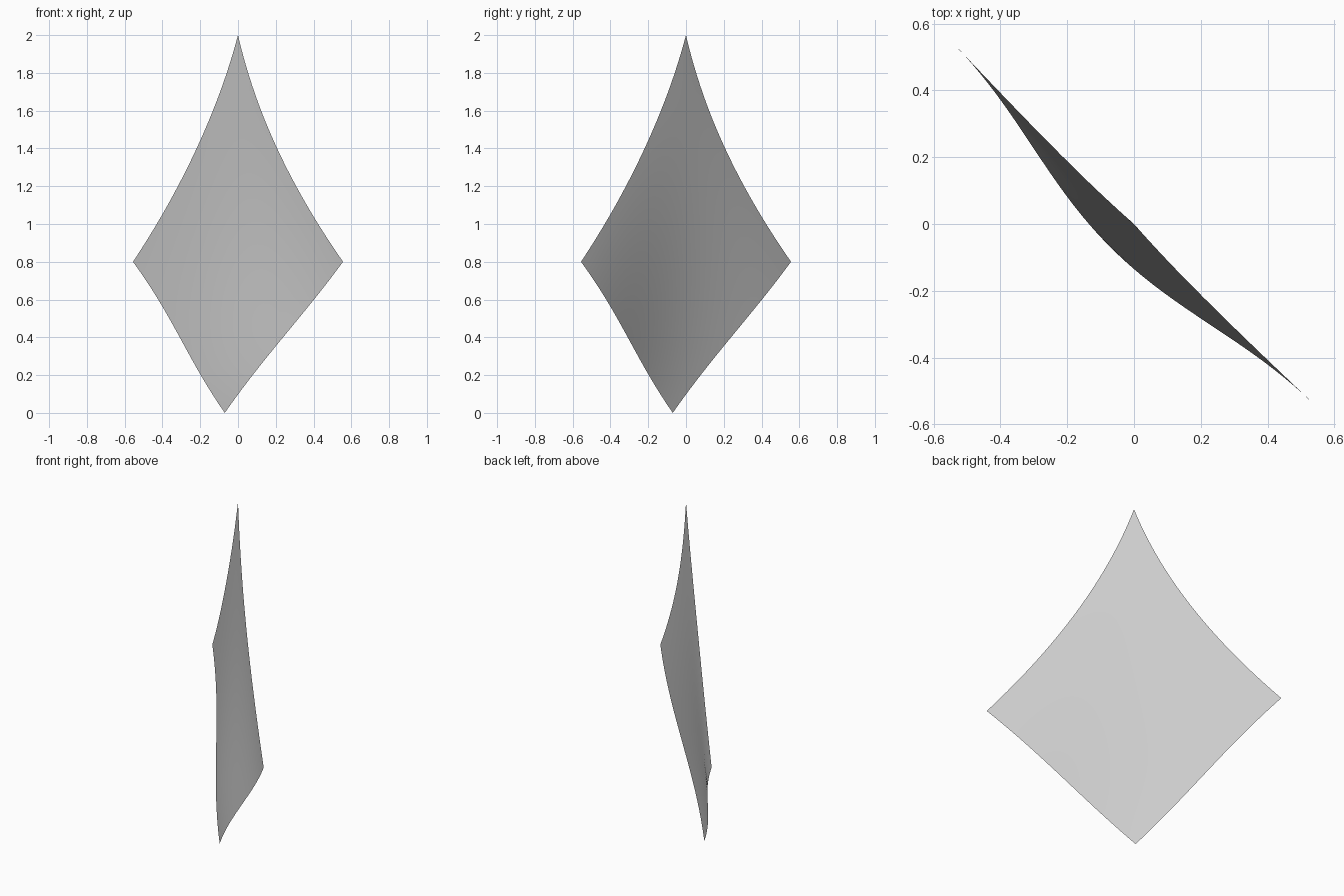
import bpy, bmesh, math
from mathutils import Vector

if "Cube" in bpy.data.objects:
    bpy.data.objects.remove(bpy.data.objects["Cube"])

N = 32
TIP = 0.07      # how far the bottom corner curls out of the sheet's plane
WAIST = 0.8     # height of the side corners


def upper_edge(t, side):
    # hollow edge from the top point to a side corner
    s = 1.2 * t
    h = 0.247 * s + 0.18 * s * s
    e = -0.006 * math.sin(math.pi * t)
    return Vector((side * h + e, -side * h + e, 2 - s))


def lower_edge(t, side):
    # edge from a side corner to the curled bottom tip
    k = 1 - t
    h = 0.556 * k - 0.009 * math.sin(math.pi * k) * k
    e = -TIP * (1 + math.cos(math.pi * k)) / 2
    return Vector((side * h + e, -side * h + e, WAIST * k))


top, right, left, tip = (upper_edge(0, 1), upper_edge(1, 1),
                         upper_edge(1, -1), lower_edge(1, 1))


def patch(a, b):
    # surface blended between the four boundary curves
    p = (1 - b) * upper_edge(a, 1) + b * lower_edge(a, -1)
    q = (1 - a) * upper_edge(b, -1) + a * lower_edge(b, 1)
    c = ((1 - a) * (1 - b) * top + a * (1 - b) * right
         + (1 - a) * b * left + a * b * tip)
    return p + q - c


# curved four-cornered sheet
bm = bmesh.new()
grid = [[bm.verts.new(patch(i / N, j / N)) for j in range(N + 1)]
        for i in range(N + 1)]
for i in range(N):
    for j in range(N):
        f = bm.faces.new((grid[i][j], grid[i][j + 1],
                          grid[i + 1][j + 1], grid[i + 1][j]))
        f.smooth = True
mesh = bpy.data.meshes.new("curved_sheet")
bm.to_mesh(mesh)
bm.free()
sheet = bpy.data.objects.new("curved_sheet", mesh)
bpy.context.collection.objects.link(sheet)
